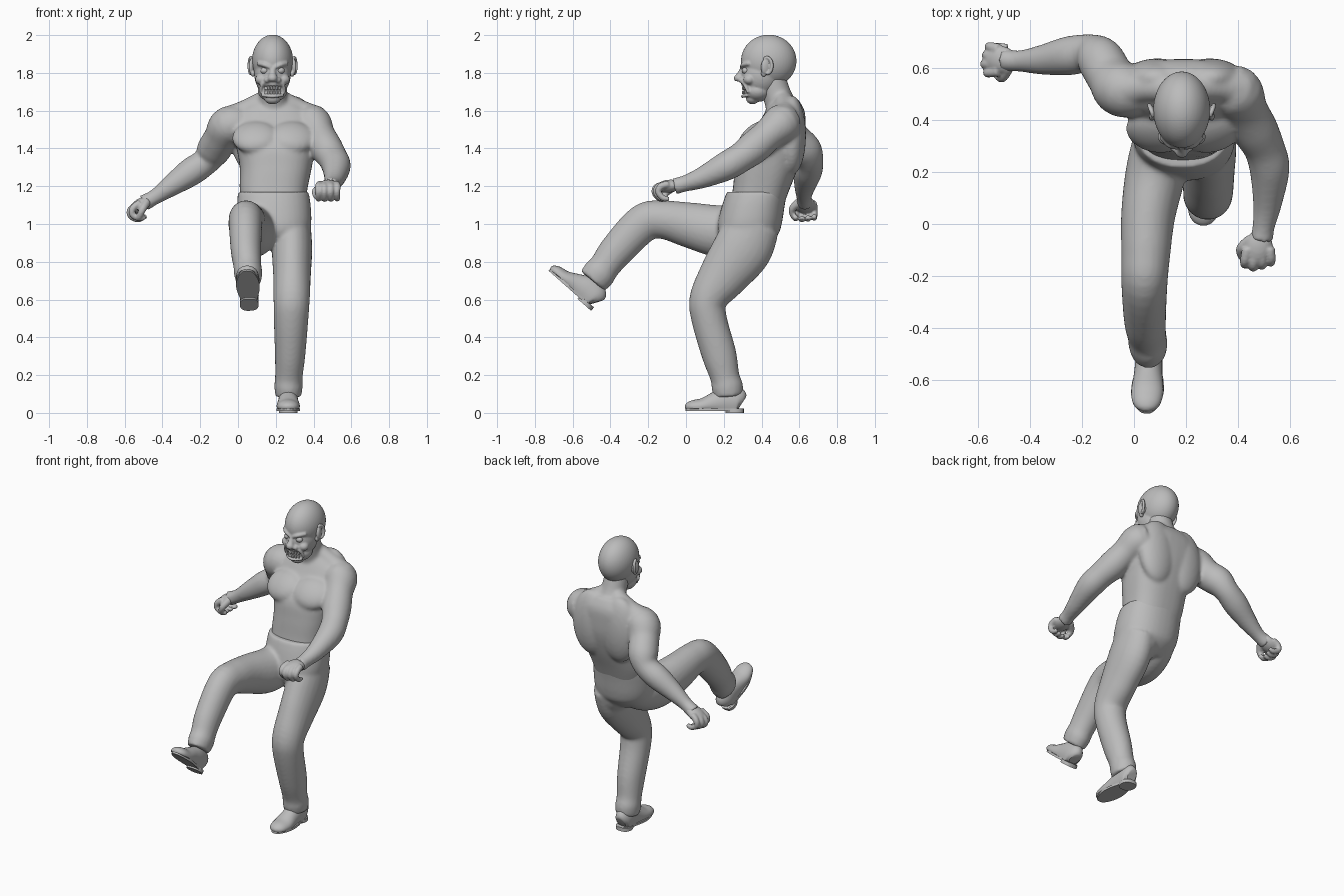
import bpy, bmesh, math
from mathutils import Vector, Matrix

if "Cube" in bpy.data.objects:
    bpy.data.objects.remove(bpy.data.objects["Cube"])

grey = bpy.data.materials.new("plain grey")
grey.use_nodes = True
COLOUR = (0.5, 0.5, 0.5, 1)
grey.diffuse_color = COLOUR
grey.node_tree.nodes["Principled BSDF"].inputs["Base Color"].default_value = COLOUR
X, Y, Z = Vector((1, 0, 0)), Vector((0, 1, 0)), Vector((0, 0, 1))
MID = 0.183  # centre line of the head


def smooth_path(rows, steps=5):
    """Catmull-Rom interpolation of (x, y, z, radius, radius) rows."""
    out = []
    for i in range(len(rows) - 1):
        p = [rows[max(0, min(len(rows) - 1, i + k))] for k in (-1, 0, 1, 2)]
        for s in range(steps):
            t = s / steps
            out.append([0.5 * (2 * b + (c - a) * t + (2 * a - 5 * b + 4 * c - d) * t * t
                               + (3 * b - a - 3 * c + d) * t ** 3) for a, b, c, d in zip(*p)])
    return out + [list(rows[-1])]


def loft(bm, rows, side=X, level=False, sides=24, power=1.0, floor=None):
    """Skin oval sections along a path; level keeps every section horizontal."""
    rows = smooth_path([tuple(r) if len(r) == 5 else (*r, r[3]) for r in rows])
    pts = [Vector(r[:3]) for r in rows]
    rings = []
    for i, r in enumerate(rows):
        tan = (pts[min(i + 1, len(pts) - 1)] - pts[max(i - 1, 0)]).normalized()
        a, b = X, Y
        if not level:
            b = tan.cross(side).normalized()
            a = b.cross(tan).normalized()
        ring = []
        for k in range(sides):
            ang = math.tau * k / sides
            c, s = math.cos(ang), math.sin(ang)
            c, s = math.copysign(abs(c) ** power, c), math.copysign(abs(s) ** power, s)
            co = pts[i] + a * c * r[3] + b * s * r[4]
            if floor is not None:
                co.z = max(co.z, floor)
            ring.append(bm.verts.new(co))
        rings.append(ring)
    for lo, hi in zip(rings, rings[1:]):
        for k in range(sides):
            bm.faces.new((lo[k], lo[(k + 1) % sides], hi[(k + 1) % sides], hi[k]))
    bm.faces.new(rings[0][::-1])
    bm.faces.new(rings[-1])


def ball(bm, centre, radii, rot=None):
    m = Matrix.Translation(centre) @ (rot or Matrix()) @ Matrix.Diagonal((*radii, 1))
    bmesh.ops.create_uvsphere(bm, u_segments=48, v_segments=28, radius=1, matrix=m)


def finish(bm, name, voxel=None, rounds=3):
    bmesh.ops.recalc_face_normals(bm, faces=bm.faces)
    me = bpy.data.meshes.new(name)
    bm.to_mesh(me)
    bm.free()
    me.materials.append(grey)
    ob = bpy.data.objects.new(name, me)
    bpy.context.collection.objects.link(ob)
    if voxel:
        rm = ob.modifiers.new("blend", 'REMESH')
        rm.mode, rm.voxel_size, rm.use_smooth_shade = 'VOXEL', voxel, True
        sm = ob.modifiers.new("soften", 'SMOOTH')
        sm.factor, sm.iterations = 0.5, rounds
    else:
        bpy.ops.object.select_all(action='DESELECT')
        ob.select_set(True)
        bpy.context.view_layer.objects.active = ob
        bpy.ops.object.shade_smooth_by_angle(angle=math.radians(40))


# Bare torso with neck, chest, shoulders and both arms
bm = bmesh.new()
loft(bm, [(.188, .37, 1.08, .165, .14), (.188, .397, 1.18, .179, .15), (.2, .427, 1.3, .191, .167),
          (.2, .455, 1.42, .212, .172), (.19, .503, 1.52, .227, .13), (.187, .525, 1.6, .192, .102),
          (.185, .528, 1.66, .1, .066)], level=True, sides=36, power=.8)
loft(bm, [(.185, .53, 1.57, .1), (.185, .49, 1.66, .078), (MID, .45, 1.78, .075)])
for s in (-1, 1):
    # slanting chest muscle, shoulder blade and neck-to-shoulder slope
    chest_tilt = Matrix.Rotation(s * .15, 4, 'Z') @ Matrix.Rotation(-.78, 4, 'X')
    ball(bm, (.19 + s * .1, .358, 1.46), (.122, .056, .106), chest_tilt)
    ball(bm, (.19 + s * .1, .56, 1.47), (.13, .075, .21))
    loft(bm, [(.185 + s * .04, .515, 1.66, .05), (.185 + s * .14, .525, 1.6, .06),
              (.185 + s * .22, .515, 1.55, .08)], side=Y)
loft(bm, [(.33, .51, 1.53, .09), (.39, .505, 1.53, .104), (.428, .435, 1.472, .086), (.465, .36, 1.405, .088),
          (.5, .29, 1.352, .079), (.52, .21, 1.305, .077), (.512, .08, 1.243, .056),
          (.497, -.01, 1.213, .043), (.49, -.06, 1.2, .045)])
loft(bm, [(.04, .51, 1.52, .09), (-.045, .515, 1.52, .106), (-.09, .565, 1.455, .092),
          (-.13, .63, 1.39, .09), (-.172, .655, 1.33, .073), (-.25, .645, 1.275, .075),
          (-.35, .63, 1.205, .058), (-.44, .625, 1.143, .041), (-.5, .63, 1.11, .045)], side=Y)
finish(bm, "torso_and_arms", .01, 8)


# Half-closed fists: palm, four curled fingers and a thumb
def fist(name, wrist, forward, across, thumb):
    f, a = Vector(forward).normalized(), Vector(across)
    d = f.cross(a).normalized()
    if d.z > 0:
        d = -d
    w = Vector(wrist)
    at = lambda u, v, h, r: (*(w + f * u + a * v + d * h), r)
    bm = bmesh.new()
    rot = Matrix((a, f, d)).transposed().to_4x4()
    ball(bm, w + f * .05, (.054, .07, .034), rot)
    for i in range(4):
        v = (i - 1.5) * .033
        reach = .112 - .012 * abs(i - 1.2)
        loft(bm, [at(.05, v * .85, -.01, .021), at(reach, v, -.004, .019), at(reach + .018, v, .024, .017),
                  at(reach - .005, v, .06, .016), at(reach - .035, v, .066, .012)], side=a, sides=10)
    loft(bm, [at(.02, thumb * .03, .005, .024), at(.055, thumb * .066, .025, .02),
              at(.09, thumb * .06, .05, .016), at(.108, thumb * .045, .058, .01)], side=a, sides=10)
    finish(bm, name, .006, 2)


fist("left_hand", (.48, -.042, 1.206), (-.05, -1, -.12), X, -1)
fist("right_hand", (-.47, .628, 1.128), (-.86, .02, -.5), Y, -1)

# Trousers: hips, standing leg and kicking leg
bm = bmesh.new()
loft(bm, [(.187, .376, 1.17, .187, .16), (.19, .357, 1.1, .195, .166), (.195, .337, 1.0, .193, .17),
          (.2, .33, .94, .17, .155), (.21, .32, .88, .11, .1)], level=True, sides=36, power=.9)
ball(bm, (.265, .355, .96), (.118, .128, .15))
loft(bm, [(.285, .36, 1.0, .1, .14), (.286, .3, .87, .107, .156), (.286, .2, .73, .1, .132),
          (.284, .12, .605, .096, .102), (.281, .122, .5, .092, .094), (.276, .175, .31, .081, .092),
          (.269, .206, .19, .073, .078), (.267, .218, .14, .075, .084), (.267, .225, .085, .069, .076)])
loft(bm, [(.13, .39, 1.01, .1, .11), (.105, .3, .98, .113, .135), (.08, .18, .962, .115, .138),
          (.054, .03, .992, .104, .122), (.045, -.12, 1.022, .094, .102), (.04, -.225, 1.005, .089, .102),
          (.042, -.365, .862, .081, .092), (.05, -.43, .777, .074, .082),
          (.054, -.46, .738, .075, .088), (.057, -.495, .697, .065, .082)])
finish(bm, "trousers", .01, 8)


# Shoes, made heel at the origin with the toe towards -y
def shoe(name, matrix):
    bm = bmesh.new()
    loft(bm, [(0, -.014, .05, .03, .038), (0, -.035, .06, .048, .075), (0, -.09, .062, .052, .08),
              (0, -.15, .05, .055, .064), (0, -.22, .036, .062, .043), (0, -.275, .033, .054, .034),
              (0, -.303, .031, .036, .022), (0, -.315, .029, .012, .008)], floor=.02)
    for start, end, low, high in ((.004, .313, .01, .024), (.004, .1, 0, .022)):
        outline = []
        for k in range(32):
            ang = math.tau * k / 32
            u = .5 - .5 * math.cos(ang)
            y = start + u * (end - start)
            wide = .05 + .014 * math.sin(math.pi * min(1, max(0, y - .1) / .22))
            outline.append(bm.verts.new((wide * math.copysign(abs(math.sin(ang)) ** .7, math.sin(ang)), -y, low)))
        face = bm.faces.new(outline)
        top = bmesh.ops.extrude_face_region(bm, geom=[face])["geom"]
        bmesh.ops.translate(bm, verts=[g for g in top if isinstance(g, bmesh.types.BMVert)],
                            vec=(0, 0, high - low))
    bmesh.ops.transform(bm, verts=bm.verts, matrix=matrix)
    finish(bm, name)


shoe("left_shoe", Matrix.Translation((.266, .31, 0)))
shoe("right_shoe", Matrix.Translation((.062, -.5, .538)) @ Matrix.Rotation(math.radians(-41.5), 4, 'X')
     @ Matrix.Rotation(-.05, 4, 'Z'))

# Head: skull, jaw, bulbous nose, scowling brows, cheeks and lips
bm = bmesh.new()
ball(bm, (MID, .438, 1.863), (.109, .147, .139))
ball(bm, (MID, .4, 1.79), (.096, .108, .115))
ball(bm, (MID, .38, 1.705), (.078, .074, .058))
ball(bm, (MID, .352, 1.664), (.044, .034, .03))
loft(bm, [(MID, .308, 1.83, .016), (MID, .29, 1.795, .018), (MID, .28, 1.77, .027), (MID, .278, 1.755, .018)])
for s in (-1, 1):
    ball(bm, (MID + s * .027, .297, 1.762), (.019, .021, .016))
    ball(bm, (MID + s * .058, .335, 1.765), (.034, .032, .028))
    loft(bm, [(MID + s * .01, .295, 1.828, .01), (MID + s * .045, .302, 1.843, .012),
              (MID + s * .08, .335, 1.85, .01)], side=Z, sides=10)
    loft(bm, [(MID + s * .03, .293, 1.757, .007), (MID + s * .056, .312, 1.735, .01),
              (MID + s * .064, .33, 1.695, .008)], side=Y, sides=10)
for z, bend in ((1.734, .006), (1.682, -.006)):
    loft(bm, [(MID + u * .056, .3 + u * u * .028, z + bend * (1 - u * u), .009)
              for u in (-1, -.5, 0, .5, 1)], side=Z, sides=10)
finish(bm, "head", .006, 2)

# Ears with raised rims
for s, side_name in ((1, "left"), (-1, "right")):
    bm = bmesh.new()
    turn = Matrix.Rotation(s * .35, 4, 'Z') @ Matrix.Rotation(-.15, 4, 'X')
    ball(bm, (MID + s * .108, .425, 1.835), (.015, .03, .045), turn)
    rim = [(MID + s * (.114 + .01 * math.sin(t)), .428 + .027 * math.sin(t), 1.838 + .043 * math.cos(t), .009)
           for t in (k * math.pi / 5 - .6 for k in range(7))]
    loft(bm, rim, side=X, sides=10)
    ball(bm, (MID + s * .104, .412, 1.797), (.012, .015, .018))
    finish(bm, side_name + "_ear", .004, 2)

    # Eyeball under the brow
    bm = bmesh.new()
    ball(bm, (MID + s * .042, .316, 1.812), (.022, .02, .018))
    finish(bm, side_name + "_eye")

# Bared teeth
bm = bmesh.new()
for z in (1.72, 1.697):
    for i in range(6):
        u = (i - 2.5) / 3
        m = Matrix.Translation((MID + u * .045, .306 + u * u * .02, z)) @ Matrix.Diagonal((.013, .018, .02, 1))
        bmesh.ops.create_cube(bm, size=1, matrix=m)
bmesh.ops.bevel(bm, geom=bm.edges[:], offset=.002, segments=1, affect='EDGES')
finish(bm, "teeth")
